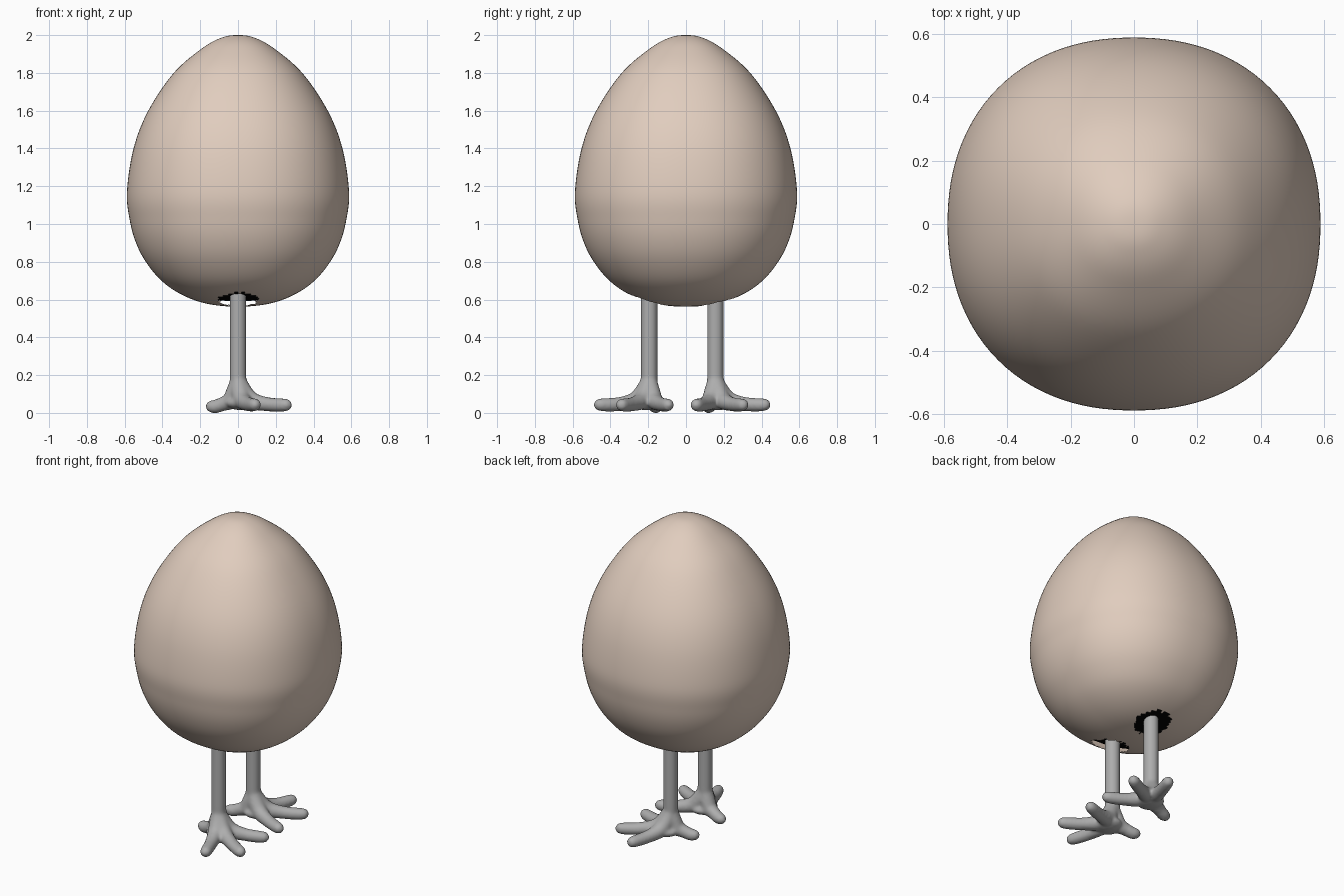
import bpy, bmesh, math, random
from mathutils import Vector

if "Cube" in bpy.data.objects:
    bpy.data.objects.remove(bpy.data.objects["Cube"])

random.seed(4)


def new_object(name, bm, rgb):
    bmesh.ops.recalc_face_normals(bm, faces=bm.faces)
    mesh = bpy.data.meshes.new(name)
    bm.to_mesh(mesh)
    bm.free()
    mesh.shade_smooth()
    mat = bpy.data.materials.new(name + "_colour")
    mat.diffuse_color = (*rgb, 1)
    mat.use_nodes = True
    mat.node_tree.nodes["Principled BSDF"].inputs["Base Color"].default_value = mat.diffuse_color
    mesh.materials.append(mat)
    ob = bpy.data.objects.new(name, mesh)
    bpy.context.collection.objects.link(ob)
    return ob


def catmull(pts, steps):
    out = []
    for i in range(1, len(pts) - 2):
        p0, p1, p2, p3 = (Vector(p) for p in pts[i - 1:i + 3])
        for s in range(steps):
            t = s / steps
            out.append(0.5 * (2 * p1 + (p2 - p0) * t + (2 * p0 - 5 * p1 + 4 * p2 - p3) * t * t
                              + (3 * p1 - p0 - 3 * p2 + p3) * t ** 3))
    out.append(Vector(pts[-2]))
    return out


def loft(bm, rings, start, end):
    """Skin a stack of rings, closing both ends with a fan to a point."""
    n = len(rings[0])
    vs = [[bm.verts.new(p) for p in r] for r in rings]
    for a, b in zip(vs, vs[1:]):
        for i in range(n):
            bm.faces.new((a[i], a[(i + 1) % n], b[(i + 1) % n], b[i]))
    for tip, ring in ((start, vs[0]), (end, vs[-1])):
        t = bm.verts.new(tip)
        for i in range(n):
            bm.faces.new((t, ring[i], ring[(i + 1) % n]))


def tube(bm, path, sides=16):
    """Round tube along points (x, y, z, radius)."""
    rings = []
    for i, p in enumerate(path):
        a, b = path[max(i - 1, 0)], path[min(i + 1, len(path) - 1)]
        q = (b.xyz - a.xyz).to_track_quat('Z', 'Y')
        rings.append([p.xyz + q @ Vector((p.w * math.cos(k * math.tau / sides),
                                          p.w * math.sin(k * math.tau / sides), 0))
                      for k in range(sides)])
    loft(bm, rings, path[0].xyz, path[-1].xyz)


LEGS = ((-0.195, 1), (0.155, -1))   # y position, mirror sign
SEG, POW = 112, 2.2
profile = [(-0.16, 0.577), (0, 0.562), (0.16, 0.577), (0.29, 0.622), (0.40, 0.695), (0.485, 0.795),
           (0.54, 0.90), (0.573, 1.02), (0.588, 1.17), (0.553, 1.40), (0.475, 1.60),
           (0.34, 1.80), (0.19, 1.93), (0.085, 1.987), (0, 2.0), (-0.085, 1.987)]
curve = catmull(profile, 7)


def egg_mesh(scale):
    """Slightly squared cross-section lofted along the egg profile."""
    bm = bmesh.new()
    rings = []
    for r, z in curve[1:-1]:
        ring = []
        for k in range(SEG):
            c, s = math.cos(k * math.tau / SEG), math.sin(k * math.tau / SEG)
            f = r / (abs(c) ** POW + abs(s) ** POW) ** (1 / POW)
            ring.append((f * c, f * s, z))
        rings.append(ring)
    loft(bm, rings, (0, 0, curve[0].y), (0, 0, curve[-1].y))
    for v in bm.verts:
        v.co = Vector((0, 0, 1.2)) + (v.co - Vector((0, 0, 1.2))) * scale
    return bm


# Egg shell with ragged holes around the legs
bm = egg_mesh(1)
holes = []
for f in bm.faces:
    c = f.calc_center_median()
    if c.z < 0.8 and any(math.hypot(c.x, c.y - y * 1.08) < random.uniform(0.095, 0.112) for y, _ in LEGS):
        holes.append(f)
bmesh.ops.delete(bm, geom=holes, context='FACES')
new_object("egg_shell", bm, (0.75, 0.61, 0.515))

# Dark inside seen through the holes
new_object("egg_inside", egg_mesh(0.955), (0, 0, 0))

# Legs with four-toed feet, fused by a voxel remesh
toes = [(0.09, -0.262, 0.043), (0.255, -0.145, 0.042), (0.25, 0.1, 0.042), (-0.14, 0.04, 0.034)]
for (y, sign), name in zip(LEGS, ("right_leg", "left_leg")):
    bm = bmesh.new()
    tube(bm, [Vector((0, y, z, 0.044)) for z in (0.06, 0.3, 0.72)], 24)
    for tx, ty, tz in toes:
        d = Vector((tx, ty, 0))
        end = d.normalized() * 0.03

        def at(t, z, r, extra=0):
            p = d * t + end * extra
            return Vector((p.x, y + sign * p.y, z, r))
        path = catmull([at(0, 0.28, 0.03), at(0, 0.20, 0.036), at(0.09, 0.12, 0.048),
                        at(0.28, 0.066, 0.046), at(0.58, 0.047, 0.038), at(0.85, tz, 0.036),
                        at(1, tz, 0.033), at(1, tz, 0.024, 0.7), at(1, tz, 0.004, 1.1),
                        at(1, tz, 0.0, 1.2)], 4)
        tube(bm, path)
    # Flattened palm filling the gap between the toes
    palm = bmesh.ops.create_uvsphere(bm, u_segments=24, v_segments=12, radius=1)["verts"]
    for v in palm:
        v.co = Vector((0.02 + 0.085 * v.co.x, y - sign * 0.012 + 0.085 * v.co.y, 0.052 + 0.038 * v.co.z))
    leg = new_object(name, bm, (0.42, 0.42, 0.42))
    rem = leg.modifiers.new("fuse", 'REMESH')
    rem.mode = 'VOXEL'
    rem.voxel_size = 0.009
    rem.use_smooth_shade = True
    smooth = leg.modifiers.new("soften", 'SMOOTH')
    smooth.factor = 0.5
    smooth.iterations = 8
